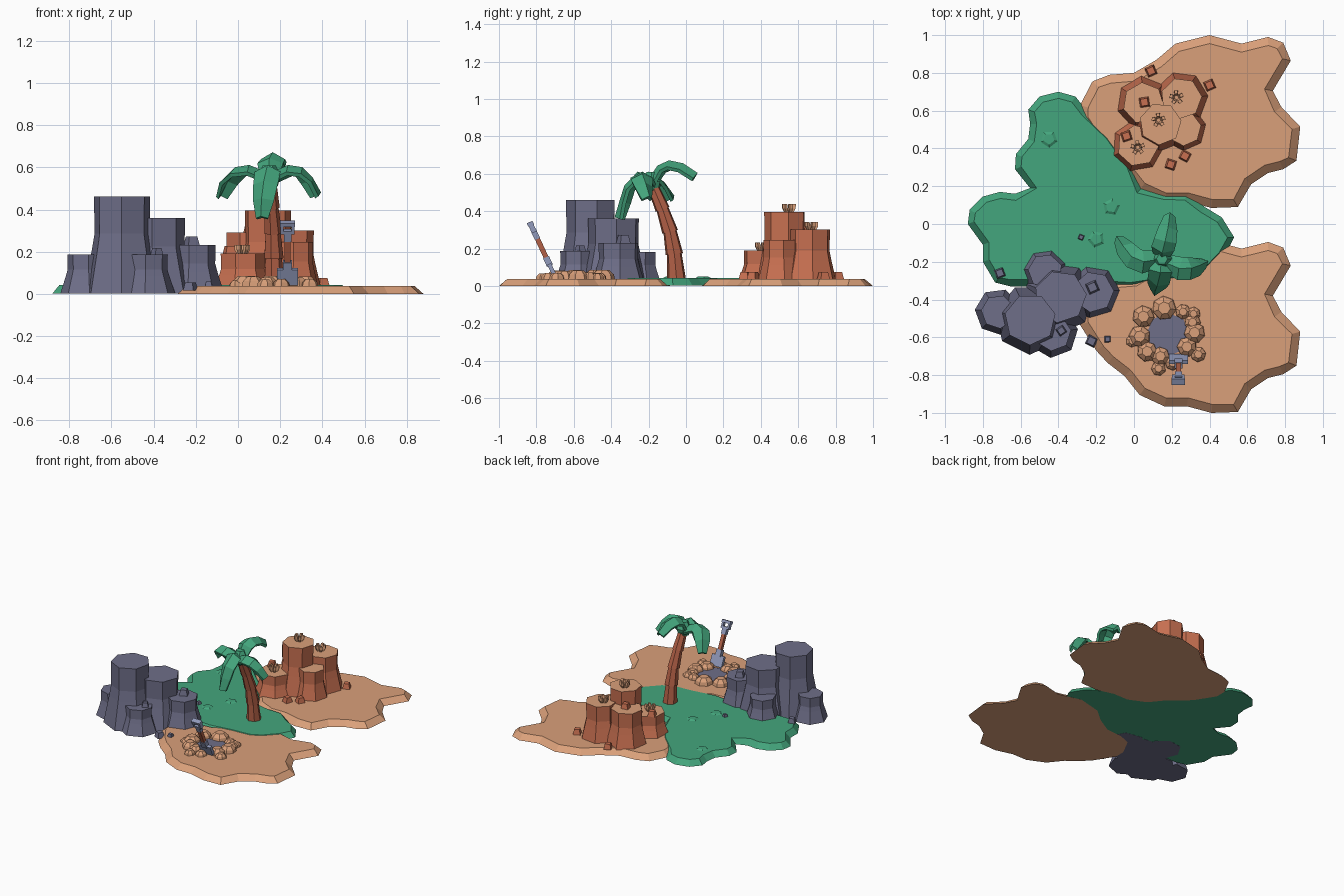
import bpy, bmesh, math, random
from mathutils import Vector, Matrix

if "Cube" in bpy.data.objects:
    bpy.data.objects.remove(bpy.data.objects["Cube"])

random.seed(4)


def srgb(r, g, b):
    lin = [((c / 255 + 0.055) / 1.055) ** 2.4 if c > 10 else c / 3294 for c in (r, g, b)]
    return (*lin, 1)


def material(name, *rgb):
    m = bpy.data.materials.new(name)
    m.diffuse_color = srgb(*rgb)
    m.use_nodes = True
    m.node_tree.nodes["Principled BSDF"].inputs["Base Color"].default_value = m.diffuse_color
    return m


SAND = material("sand", 218, 160, 122)
GRASS = material("green", 68, 166, 125)
ROCK = material("slate rock", 110, 110, 136)
CLAY = material("terracotta", 200, 112, 81)
BARK = material("bark", 178, 96, 70)
METAL = material("steel blue", 146, 155, 188)


def finish(bm, name, *mats):
    bmesh.ops.recalc_face_normals(bm, faces=bm.faces)
    me = bpy.data.meshes.new(name)
    bm.to_mesh(me)
    bm.free()
    for m in mats:
        me.materials.append(m)
    ob = bpy.data.objects.new(name, me)
    bpy.context.collection.objects.link(ob)
    return ob


def loft(name, rings, *mats, top=0):
    """Skin a list of equal-length point rings and cap both ends."""
    bm = bmesh.new()
    vs = [[bm.verts.new(p) for p in ring] for ring in rings]
    n = len(vs[0])
    for a, b in zip(vs, vs[1:]):
        for i in range(n):
            bm.faces.new((a[i], a[(i + 1) % n], b[(i + 1) % n], b[i]))
    bm.faces.new(vs[0][::-1])
    bm.faces.new(vs[-1]).material_index = top
    return finish(bm, name, *mats)


def ring(x, y, z, r, n, turn=0.0):
    return [(x + r * math.cos(turn + math.tau * i / n), y + r * math.sin(turn + math.tau * i / n), z)
            for i in range(n)]


def stack(name, x, y, z, profile, n, *mats, turn=0.0, top=0):
    return loft(name, [ring(x, y, z + h, r, n, turn) for r, h in profile], *mats, top=top)


def slab(name, outline, z0, z1, inset, mat):
    """Flat island: outline at the base, inset along its normals at the top."""
    n = len(outline)
    pts = [Vector(p) for p in outline]
    area = sum(pts[i].cross(pts[(i + 1) % n]) for i in range(n))
    s = 1 if area > 0 else -1
    upper = []
    for i, p in enumerate(pts):
        t = (pts[(i + 1) % n] - pts[i - 1]).normalized()
        upper.append(p + Vector((-t.y, t.x)) * inset * s)
    return loft(name, [[(p.x, p.y, z0) for p in pts], [(p.x, p.y, z1) for p in upper]], mat)


def box(name, size, matrix, mat):
    bm = bmesh.new()
    bmesh.ops.create_cube(bm, size=1, matrix=matrix @ Matrix.Diagonal((*size, 1)))
    return finish(bm, name, mat)


# Two identical sand islands
sand = [(.40, 1), (.57, .955), (.71, .99), (.79, .96), (.83, .865), (.735, .705), (.78, .62),
        (.88, .515), (.86, .335), (.79, .29), (.71, .27), (.62, .21), (.55, .09), (.41, .085),
        (.28, .12), (.16, .12), (.03, .18), (-.05, .28), (-.14, .35), (-.2, .415), (-.285, .55),
        (-.285, .63), (-.22, .755), (-.13, .79), (0, .80), (.12, .87), (.22, .955)]
slab("north_sand", sand, 0, .038, .045, SAND)
slab("south_sand", [(x, y - 1.085) for x, y in sand], 0, .038, .045, SAND)

# Grass island lapping over the sand
grass = [(.53, -.07), (.48, -.17), (.39, -.265), (.30, -.31), (.15, -.32), (-.02, -.345),
         (-.25, -.33), (-.45, -.33), (-.655, -.33), (-.735, -.31), (-.80, -.20), (-.80, -.11),
         (-.88, 0), (-.87, .075), (-.80, .145), (-.71, .17), (-.63, .16), (-.55, .19),
         (-.63, .29), (-.625, .37), (-.56, .45), (-.55, .53), (-.56, .605), (-.50, .675),
         (-.40, .70), (-.31, .675), (-.25, .60), (-.12, .475), (-.01, .325), (.04, .19),
         (.16, .165), (.28, .16), (.375, .09), (.465, .035)]
slab("grass", grass, .002, .042, .035, GRASS)
for x, y in [(-.12, .09), (-.2, -.08), (-.45, .45)]:
    stack("grass_mound", x, y, .04, [(.05, 0), (.03, .01)], 5, GRASS, turn=x * 9)


def column(name, x, y, r, h, *mats, top=0):
    stack(name, x, y, .001, [(1.4 * r, 0), (1.1 * r, .45 * h), (r, .62 * h), (1.02 * r, h)],
          7, *mats, turn=random.uniform(0, .9), top=top)


def pebble(name, x, y, z, r, mat):
    stack(name, x, y, z, [(r, 0), (.7 * r, 1.05 * r)], 4, mat, turn=random.uniform(0, 1.5))


# Slate column cluster
for x, y, r, h in [(-.55, -.505, .134, .46), (-.39, -.385, .137, .36), (-.72, -.465, .088, .185),
                   (-.43, -.575, .096, .185), (-.215, -.36, .107, .23), (-.47, -.25, .09, .18)]:
    column("slate_column", x, y, r, h, ROCK)
for x, y, z, r in [(-.385, -.565, .183, .032), (-.22, -.335, .228, .042), (-.71, -.26, .038, .035),
                   (-.225, -.62, .015, .038), (-.14, -.61, .034, .024), (-.28, -.07, .04, .02)]:
    pebble("slate_pebble", x, y, z, r, ROCK)

# Terracotta column cluster with sandy tops
for x, y, r, h in [(.14, .53, .11, .395), (.25, .665, .108, .30), (.265, .505, .09, .245),
                   (.02, .415, .108, .19), (.05, .64, .108, .29)]:
    column("clay_column", x, y, r, h, CLAY, SAND, top=1)
for x, y, z in [(.09, .81, .037), (.40, .735, .037), (.27, .36, .037), (.195, .315, .037),
                (.055, .645, .289), (-.04, .465, .189)]:
    pebble("clay_pebble", x, y, z, .037, CLAY)

# Little sprouts on three column tops
for x, y, z in [(.13, .55, .39), (.225, .67, .295), (.02, .405, .185)]:
    for k in range(5):
        a = .4 + math.tau * k / 5
        c, s = math.cos(a), math.sin(a)
        loft("sprout", [ring(x + c * d, y + s * d, z + h, q, 4, a + .78)
                        for d, h, q in [(.015, 0, .010), (.026, .025, .014), (.028, .048, .012)]], SAND)

# Palm trunk: stacked, slightly flared segments along a leaning curve
path = [Vector(p) for p in [(.17, -.05, .03), (.168, -.062, .17), (.165, -.085, .29),
                            (.158, -.125, .41), (.15, -.18, .54)]]
tilt = [0, -.12, -.25, -.35, -.4]
rings = []
for i in range(4):
    for j, q in [(i, .052 - .004 * i), (i + 1, .040 - .003 * i)]:
        rot = Matrix.Rotation(-tilt[j], 3, 'X')
        rings.append([path[j] + rot @ Vector(p) for p in ring(0, 0, 0, q, 7)])
loft("palm_trunk", rings, BARK)

# Palm fronds: ridged strips along drooping paths
fronds = [
    [(.145, -.20, .55), (.15, -.145, .635), (.165, -.09, .66), (.18, -.02, .645), (.19, .055, .595)],
    [(.145, -.17, .57), (.14, -.255, .60), (.125, -.32, .53), (.115, -.345, .45), (.11, -.37, .365)],
    [(.17, -.18, .55), (.05, -.20, .60), (-.01, -.175, .59), (-.055, -.12, .545), (-.088, -.07, .475)],
    [(.13, -.19, .55), (.24, -.235, .60), (.30, -.235, .59), (.345, -.22, .545), (.385, -.20, .475)]]
widths = [.040, .062, .060, .052, .030]
for pts in fronds:
    pts = [Vector(p) for p in pts]
    rings = []
    for i, (p, w) in enumerate(zip(pts, widths)):
        t = pts[min(i + 1, 4)] - pts[max(i - 1, 0)]
        side = t.cross(Vector((0, 0, 1))).normalized()
        up = side.cross(t).normalized()
        rings.append([p - side * w - up * .022, p + up * .012, p + side * w - up * .022,
                      p + side * w * .85 - up * .04, p - up * .016, p - side * w * .85 - up * .04])
    loft("palm_frond", rings, GRASS)
stack("palm_crown", .148, -.185, .51, [(.04, 0), (.055, .05), (.03, .10)], 6, GRASS)

# Dug pit with a ring of sand boulders
stack("pit_floor", .18, -.585, .03, [(.115, 0), (.115, .014)], 8, ROCK)
for x, y, r in [(.16, -.445, .066), (.05, -.49, .06), (.26, -.465, .042), (.315, -.475, .038),
                (.32, -.575, .058), (.28, -.65, .055), (.34, -.69, .042), (.03, -.595, .06),
                (-.01, -.62, .034), (.07, -.675, .056), (.14, -.70, .052), (.13, -.765, .04),
                (.205, -.735, .042), (.31, -.52, .045)]:
    h = min(.052, .85 * r)
    stack("sand_boulder", x, y, .034, [(r, 0), (.9 * r, .55 * h), (.5 * r, h)], 7, SAND,
          turn=random.uniform(0, .9))

# Shovel leaning out of the pit, built along its own z axis
frame = Matrix.Translation((.235, -.70, .05)) @ Matrix.Rotation(math.radians(25), 4, 'X')


def shovel_part(name, x, z, size, mat):
    box(name, size, frame @ Matrix.Translation((x, 0, z)), mat)


shovel_part("shovel_blade", 0, .035, (.10, .022, .08), METAL)
shovel_part("shovel_socket", 0, .09, (.042, .034, .05), METAL)
shovel_part("shovel_shaft", 0, .17, (.027, .027, .14), BARK)
shovel_part("shovel_neck", 0, .245, (.036, .03, .045), METAL)
shovel_part("shovel_grip_base", 0, .27, (.066, .03, .016), METAL)
shovel_part("shovel_grip_top", 0, .312, (.072, .034, .02), METAL)
for sx in (-1, 1):
    shovel_part("shovel_grip_side", sx * .026, .29, (.014, .028, .04), METAL)
